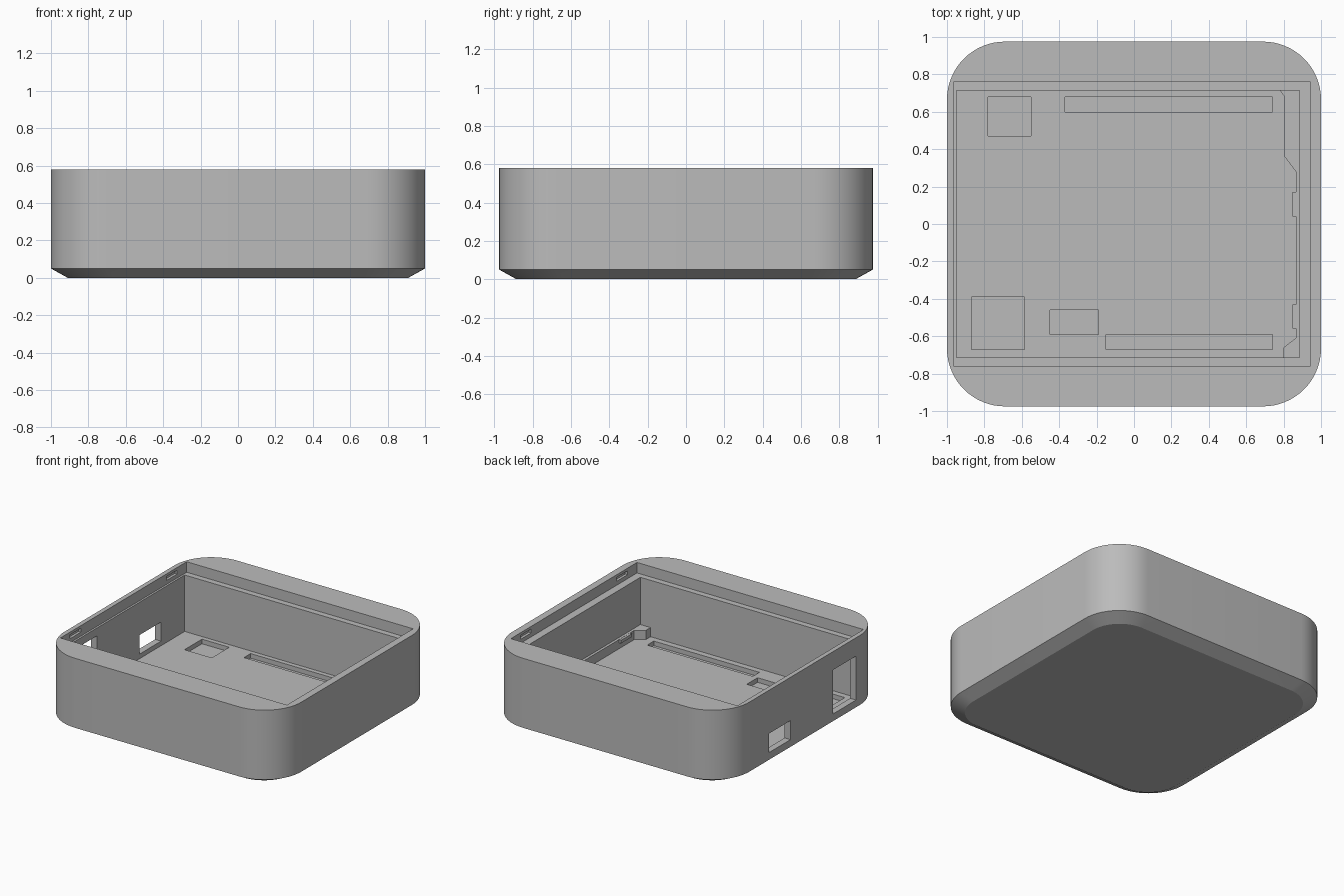
import bpy, bmesh, math

old = bpy.data.objects.get("Cube")
if old:
    bpy.data.objects.remove(old, do_unlink=True)

grey = bpy.data.materials.new("plain grey")
grey.use_nodes = True
colour = (0.5, 0.5, 0.5, 1)
grey.diffuse_color = colour
grey.node_tree.nodes["Principled BSDF"].inputs["Base Color"].default_value = colour


def loft(name, rings):
    """Closed solid through rings given as (outline, height)."""
    bm = bmesh.new()
    loops = [[bm.verts.new((x, y, z)) for x, y in pts] for pts, z in rings]
    bm.faces.new(loops[0])
    bm.faces.new(loops[-1])
    for a, b in zip(loops, loops[1:]):
        for i in range(len(a)):
            j = (i + 1) % len(a)
            bm.faces.new((a[i], a[j], b[j], b[i]))
    bmesh.ops.recalc_face_normals(bm, faces=bm.faces)
    mesh = bpy.data.meshes.new(name)
    bm.to_mesh(mesh)
    bm.free()
    mesh.materials.append(grey)
    ob = bpy.data.objects.new(name, mesh)
    bpy.context.collection.objects.link(ob)
    return ob


def rounded(hx, hy, r, steps=16):
    pts = []
    for q, (sx, sy) in enumerate([(1, 1), (-1, 1), (-1, -1), (1, -1)]):
        for k in range(steps + 1):
            t = math.pi / 2 * (q + k / steps)
            pts.append((sx * (hx - r) + r * math.cos(t), sy * (hy - r) + r * math.sin(t)))
    return pts


def box(name, x0, x1, y0, y1, z0, z1):
    pts = [(x0, y0), (x1, y0), (x1, y1), (x0, y1)]
    return loft(name, [(pts, z0), (pts, z1)])


def cut(target, cutter):
    cutter.hide_render = True
    mod = target.modifiers.new("cut", "BOOLEAN")
    mod.operation = "DIFFERENCE"
    mod.solver = "EXACT"
    mod.object = cutter
    bpy.context.view_layer.objects.active = target
    bpy.ops.object.modifier_apply(modifier=mod.name)
    bpy.data.objects.remove(cutter, do_unlink=True)


# Outer case with chamfered underside
FLOOR, LEDGE, TOP = 0.07, 0.5, 0.58
outer = rounded(1, 0.975, 0.31)
case = loft("case_shell", [(rounded(0.91, 0.885, 0.24), 0), (outer, 0.05), (outer, TOP)])

# Main cavity, with a stepped low kerb along the left wall
cut(case, box("cavity", -0.95, 0.885, -0.715, 0.715, 0.14, TOP + 0.1))
kerb = [(-0.95, -0.715), (0.80, -0.715), (0.80, -0.66), (0.865, -0.61),
        (0.865, 0.28), (0.805, 0.36), (0.805, 0.68), (0.78, 0.715), (-0.95, 0.715)]
cut(case, loft("lower_cavity", [(kerb, FLOOR), (kerb, 0.2)]))

# Recess that seats a lid
cut(case, box("lid_recess", -0.965, 0.945, -0.76, 0.76, LEDGE, TOP + 0.1))

# Shallow pockets in the floor
for x0, x1, y0, y1 in [(-0.78, -0.55, 0.47, 0.68), (-0.37, 0.74, 0.60, 0.68),
                       (-0.87, -0.585, -0.67, -0.39), (-0.45, -0.19, -0.59, -0.46),
                       (-0.15, 0.74, -0.67, -0.59)]:
    cut(case, box("pocket", x0, x1, y0, y1, FLOOR - 0.035, FLOOR + 0.02))

# Two openings through the right wall
cut(case, box("small_opening", -1.1, -0.9, 0.17, 0.43, 0.105, 0.25))
cut(case, box("large_opening", -1.1, -0.9, -0.62, -0.34, 0.105, 0.44))

# Catch slots for the lid
for y in (-0.58, 0.58):
    for x in (-0.965, 0.945):
        cut(case, box("catch_slot", x - 0.02, x + 0.02, y - 0.065, y + 0.065, 0.53, 0.56))

# Small board clips on the kerb
for i, y in enumerate((0.105, -0.495)):
    box(f"board_clip_{i + 1}", 0.848, 0.87, y - 0.065, y + 0.065, 0.115, 0.139)

bpy.ops.object.select_all(action="DESELECT")
case.select_set(True)
bpy.context.view_layer.objects.active = case
bpy.ops.object.shade_smooth_by_angle(angle=math.radians(25))
